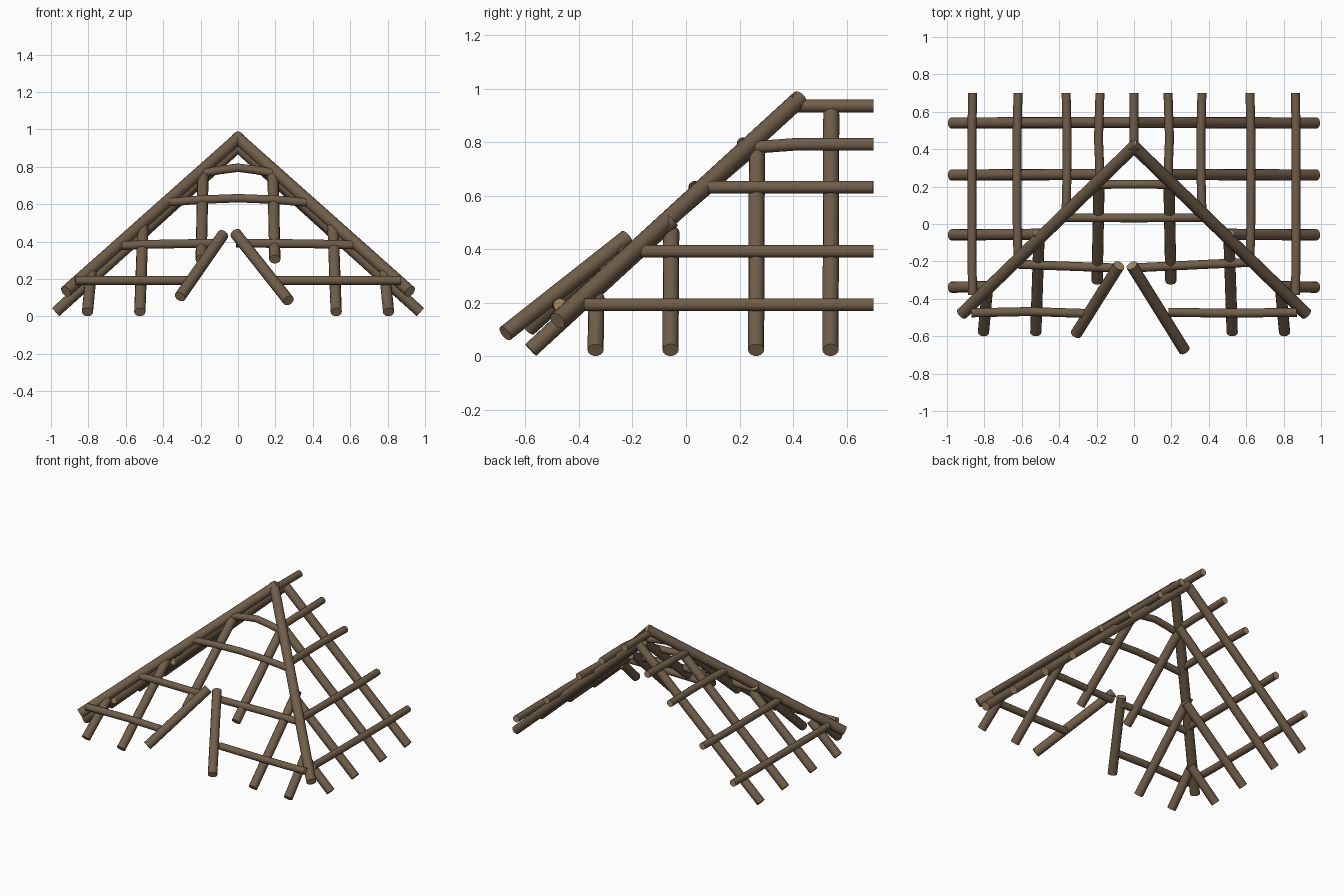
import bpy, bmesh, math
from mathutils import Vector

if "Cube" in bpy.data.objects:
    bpy.data.objects.remove(bpy.data.objects["Cube"])


def material(name, rgb):
    m = bpy.data.materials.new(name)
    m.diffuse_color = (*rgb, 1)
    m.use_nodes = True
    m.node_tree.nodes["Principled BSDF"].inputs["Base Color"].default_value = m.diffuse_color
    return m


BARK = material("brown bark", (0.165, 0.112, 0.068))
CUT = material("cut wood", (0.37, 0.25, 0.135))
SIDES = 14


def pole(name, pts, r, r_end=None):
    """Round log swept along a short path, with pale cut ends."""
    pts = [Vector(p) for p in pts]
    r_end = r if r_end is None else r_end
    n = len(pts)
    bm = bmesh.new()
    rings = []
    for i, p in enumerate(pts):
        d = (pts[min(i + 1, n - 1)] - pts[max(i - 1, 0)]).normalized()
        ref = Vector((0, 0, 1)) if abs(d.z) < 0.9 else Vector((1, 0, 0))
        u = d.cross(ref).normalized()
        v = u.cross(d)
        rad = r + (r_end - r) * i / (n - 1)
        rings.append([bm.verts.new(p + rad * (math.cos(a) * u + math.sin(a) * v))
                      for a in (2 * math.pi * k / SIDES for k in range(SIDES))])
    for a, b in zip(rings, rings[1:]):
        for k in range(SIDES):
            j = (k + 1) % SIDES
            bm.faces.new((a[k], a[j], b[j], b[k])).smooth = True
    for ring in (rings[0], rings[-1]):
        bm.faces.new(ring).material_index = 1
    bmesh.ops.recalc_face_normals(bm, faces=bm.faces)
    for e in bm.edges:
        if len({f.material_index for f in e.link_faces}) == 2:
            e.smooth = False
    me = bpy.data.meshes.new(name)
    bm.to_mesh(me)
    bm.free()
    me.materials.append(BARK)
    me.materials.append(CUT)
    ob = bpy.data.objects.new(name, me)
    bpy.context.collection.objects.link(ob)
    return ob


# ridge pole
pole("ridge_pole", [(0, 0.41, 0.935), (0, 0.7, 0.935)], 0.024)

for s, side in ((-1, "left"), (1, "right")):
    # hip rafters from the peak to the front corners
    pole(f"hip_rafter_{side}", [(-s * 0.012, 0.425, 0.962), (s * 0.92, -0.48, 0.133)], 0.033)

    # side rafters, running down the side slopes
    for y, x_top, z_top in ((0.54, 0.0, 0.905), (0.262, 0.155, 0.775),
                            (-0.058, 0.485, 0.465), (-0.338, 0.76, 0.22)):
        pole(f"side_rafter_{side}", [(s * x_top, y + 0.003, z_top), (s * 0.975, y, 0.023)], 0.03)

    # front rafters, running down the front slope
    for x, x_top, y_top, z_top, y, z in ((0.805, 0.785, -0.36, 0.23, -0.58, 0.023),
                                         (0.525, 0.507, -0.05, 0.51, -0.58, 0.023),
                                         (0.197, 0.187, 0.225, 0.76, -0.305, 0.305)):
        pole(f"front_rafter_{side}", [(s * x_top, y_top, z_top), (s * x, y, z)], 0.03)

    # long battens lying on the side rafters
    for x, z, y0, bend, drop in ((0.863, 0.192, -0.38, 0.004, 0),
                                 (0.62, 0.392, -0.18, 0.006, 0),
                                 (0.363, 0.632, 0.08, -0.006, 0),
                                 (0.182, 0.792, 0.25, 0.008, 0.012)):
        ym = y0 + 0.16
        pole(f"side_batten_{side}", [(s * x, y0, z - drop), (s * (x + bend * 0.7), ym, z),
                                     (s * (x + bend), 0.45, z), (s * x, 0.7, z)], 0.024)

# split front battens on either side of the doorway
pole("front_batten_low_left", [(-0.87, -0.475, 0.192), (-0.56, -0.468, 0.192), (-0.26, -0.478, 0.192)], 0.024)
pole("front_batten_low_right", [(0.185, -0.472, 0.192), (0.52, -0.477, 0.192), (0.87, -0.472, 0.192)], 0.024)
pole("front_batten_mid_left", [(-0.62, -0.215, 0.378), (-0.5, -0.22, 0.385), (-0.1, -0.235, 0.392)], 0.024)
pole("front_batten_mid_right", [(-0.01, -0.235, 0.392), (0.4, -0.215, 0.388), (0.62, -0.205, 0.382)], 0.024)

# arched battens above the doorway
pole("front_batten_high", [(-0.375, 0.035, 0.61), (-0.2, 0.033, 0.624), (0, 0.032, 0.632),
                           (0.2, 0.033, 0.624), (0.375, 0.035, 0.608)], 0.023)
pole("front_batten_top", [(-0.19, 0.21, 0.765), (-0.1, 0.212, 0.782), (0, 0.213, 0.795),
                          (0.1, 0.212, 0.782), (0.19, 0.21, 0.765)], 0.023)

# leaning doorway poles
pole("door_pole_left", [(-0.31, -0.588, 0.105), (-0.08, -0.222, 0.437)], 0.031)
pole("door_pole_right", [(0.27, -0.675, 0.085), (-0.012, -0.222, 0.442)], 0.031)
